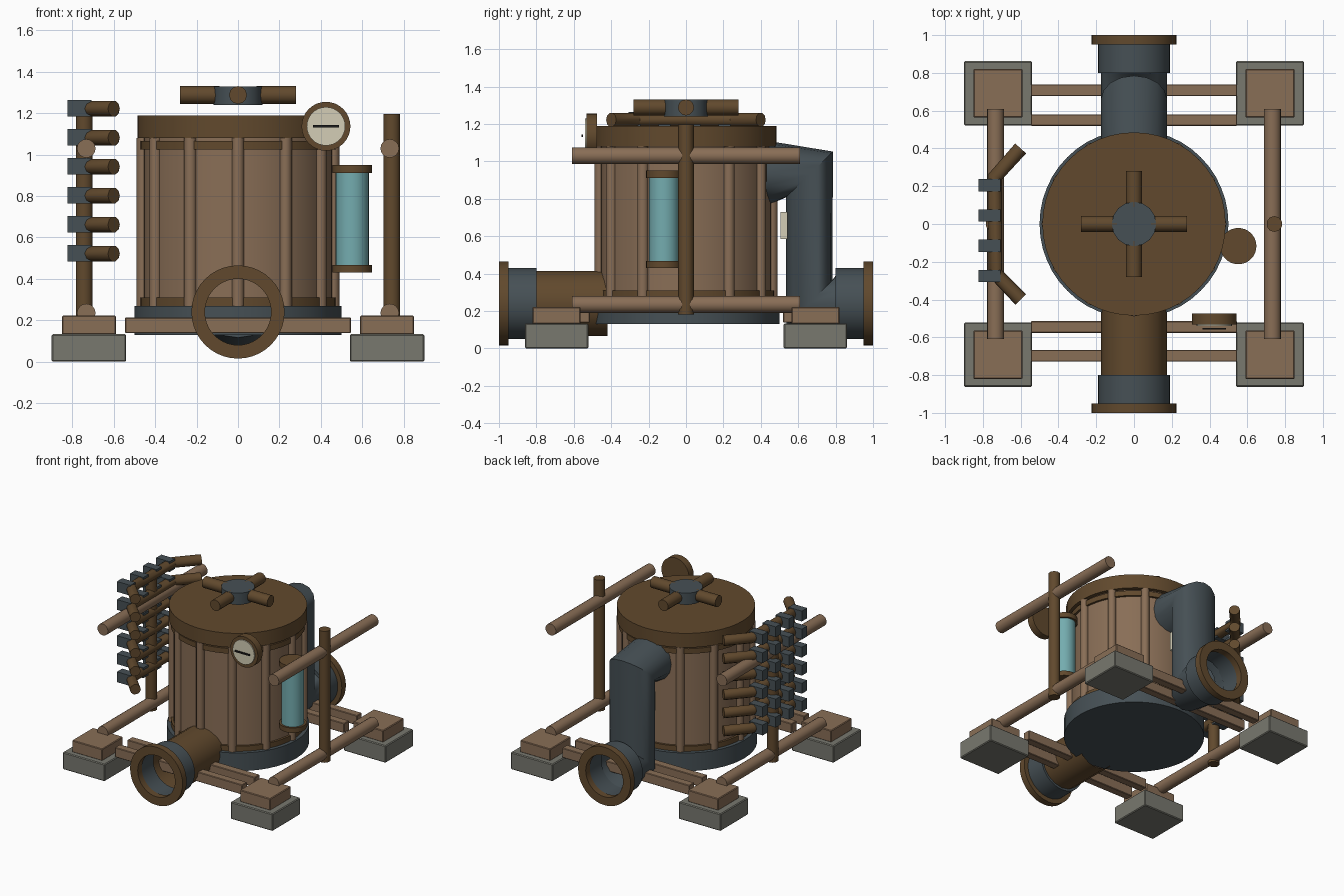
import bpy, bmesh
from math import pi, radians, cos, sin
from mathutils import Matrix, Vector

cube = bpy.data.objects.get("Cube")
if cube:
    bpy.data.objects.remove(cube, do_unlink=True)


def material(name, r, g, b):
    lin = [((c / 255 + 0.055) / 1.055) ** 2.4 for c in (r, g, b)]
    m = bpy.data.materials.new(name)
    m.use_nodes = True
    m.diffuse_color = (*lin, 1)
    m.node_tree.nodes["Principled BSDF"].inputs["Base Color"].default_value = (*lin, 1)
    return m


bronze = material("dark bronze", 97, 73, 45)
copper = material("tan copper", 137, 110, 86)
iron = material("blue grey iron", 70, 80, 85)
stone = material("grey stone", 120, 120, 111)
glass = material("teal glass", 116, 172, 175)
cream = material("cream dial", 212, 206, 182)
black = material("black needle", 28, 28, 28)

AXES = {
    "x": Matrix.Rotation(pi / 2, 4, "Y"),
    "y": Matrix.Rotation(pi / 2, 4, "X"),
    "z": Matrix.Identity(4),
}


def smooth(ob):
    bpy.ops.object.select_all(action="DESELECT")
    ob.select_set(True)
    bpy.context.view_layer.objects.active = ob
    bpy.ops.object.shade_smooth_by_angle(angle=radians(40))


def finish(name, bm, mat, rounded=True):
    bmesh.ops.recalc_face_normals(bm, faces=bm.faces)
    me = bpy.data.meshes.new(name)
    bm.to_mesh(me)
    bm.free()
    me.materials.append(mat)
    ob = bpy.data.objects.new(name, me)
    bpy.context.collection.objects.link(ob)
    if rounded:
        smooth(ob)
    return ob


def box(name, lo, hi, mat, bevel=0.0):
    lo, hi = Vector(lo), Vector(hi)
    bm = bmesh.new()
    bmesh.ops.create_cube(bm, size=1, matrix=Matrix.Translation((lo + hi) / 2) @ Matrix.Diagonal((*(hi - lo), 1)))
    if bevel:
        bmesh.ops.bevel(bm, geom=bm.edges[:], offset=bevel, segments=1, affect="EDGES")
    return finish(name, bm, mat, False)


def rod(name, radius, start, end, at, mat, axis="z", sides=16):
    """Solid cylinder from start to end along an axis; at = the other two coordinates."""
    mid = list(at)
    mid.insert("xyz".index(axis), (start + end) / 2)
    bm = bmesh.new()
    bmesh.ops.create_cone(bm, cap_ends=True, segments=sides, radius1=radius, radius2=radius,
                          depth=end - start, matrix=Matrix.Translation(mid) @ AXES[axis])
    return finish(name, bm, mat)


def ring(name, outer, inner, start, end, z, mat):
    """Hollow collar along y."""
    bm = bmesh.new()
    pts = [(outer, start), (outer, end), (inner, end), (inner, start)]
    vs = [bm.verts.new((r, y, z)) for r, y in pts]
    es = [bm.edges.new((vs[i], vs[(i + 1) % 4])) for i in range(4)]
    bmesh.ops.spin(bm, geom=vs + es, cent=(0, 0, z), axis=(0, 1, 0), angle=2 * pi, steps=40)
    bmesh.ops.remove_doubles(bm, verts=bm.verts, dist=0.0005)
    return finish(name, bm, mat)


def tube(name, points, radius, mat, caps, res):
    cu = bpy.data.curves.new(name, "CURVE")
    cu.dimensions = "3D"
    cu.bevel_depth, cu.bevel_resolution, cu.use_fill_caps = radius, res, caps
    sp = cu.splines.new("POLY")
    sp.points.add(len(points) - 1)
    for p, co in zip(sp.points, points):
        p.co = (*co, 1)
    ob = bpy.data.objects.new(name, cu)
    bpy.context.collection.objects.link(ob)
    bpy.ops.object.select_all(action="DESELECT")
    ob.select_set(True)
    bpy.context.view_layer.objects.active = ob
    bpy.ops.object.convert(target="MESH")
    ob = bpy.context.view_layer.objects.active
    ob.data.materials.clear()
    ob.data.materials.append(mat)
    smooth(ob)


# Tank with its base, lid, hoops and ribs
rod("tank_base", 0.5, 0.13, 0.27, (0, 0), iron, sides=48)
rod("tank_body", 0.455, 0.27, 1.09, (0, 0), copper, sides=48)
rod("tank_lid", 0.485, 1.08, 1.19, (0, 0), bronze, sides=48)
for label, z in (("lower", 0.27), ("upper", 1.025)):
    rod(label + "_hoop", 0.472, z, z + 0.04, (0, 0), bronze, sides=48)
for i in range(12):
    a = i * pi / 6
    rod("tank_rib", 0.03, 0.27, 1.08, (0.46 * cos(a), 0.46 * sin(a)), copper, sides=12)

# Hand wheel above the lid
rod("wheel_hub", 0.118, 1.24, 1.33, (0, 0), iron, sides=16)
for s in (-1, 1):
    a, b = sorted((s * 0.09, s * 0.28))
    rod("wheel_spoke", 0.043, a, b, (0, 1.288), bronze, "x", 12)
    rod("wheel_spoke", 0.043, a, b, (0, 1.288), bronze, "y", 12)

# Front inlet, back elbow, and their collars and flanges
AXIS_Z = 0.24
tube("inlet_pipe", [(0, -0.42, AXIS_Z), (0, -0.82, AXIS_Z)], 0.175, bronze, False, 6)
tube("outlet_elbow", [(0, 0.43, 0.935), (0, 0.66, 0.93), (0, 0.66, AXIS_Z), (0, 0.82, AXIS_Z)],
     0.175, iron, False, 6)
for s in (-1, 1):
    ring("pipe_collar", 0.19, 0.165, s * 0.80, s * 0.955, AXIS_Z, iron)
    ring("pipe_flange", 0.225, 0.16, s * 0.95, s * 1.0, AXIS_Z, bronze)
box("back_label", (-0.09, 0.505, 0.585), (0.09, 0.542, 0.73), cream)

# Feet, cross beams, side rails and posts
for sx in (-1, 1):
    for sy in (-1, 1):
        x, y = sx * 0.72, sy * 0.692
        box("foot_slab", (x - 0.18, y - 0.17, 0), (x + 0.18, y + 0.17, 0.133), stone, 0.006)
        box("foot_block", (x - 0.13, y - 0.128, 0.13), (x + 0.13, y + 0.128, 0.222), copper, 0.005)
    for z in (0.235, 1.03):
        rod("side_rail", 0.045, -0.61, 0.61, (sx * 0.733, z), copper, "y", 16)
    rod("side_post", 0.042, 0.18, 1.197, (sx * 0.743, 0), bronze, sides=10)
for y in (-0.698, -0.545, 0.55, 0.708):
    box("cross_beam", (-0.546, y - 0.031, 0.138), (0.546, y + 0.031, 0.213), copper, 0.004)

# Sight glass
rod("sight_glass", 0.08, 0.46, 0.92, (0.552, -0.117), glass, sides=32)
for z in (0.43, 0.912):
    rod("sight_glass_cap", 0.096, z, z + 0.038, (0.552, -0.117), bronze, sides=32)

# Pressure gauge
rod("gauge_case", 0.118, -0.532, -0.475, (0.425, 1.137), bronze, "y", 32)
rod("gauge_dial", 0.093, -0.54, -0.53, (0.425, 1.137), cream, "y", 32)
box("gauge_needle", (0.362, -0.558, 1.131), (0.488, -0.55, 1.143), black)

# Rack of bent pipes with clamps
for i in range(6):
    z = 0.522 + 0.14 * i
    path = [(-0.6, 0.4, z), (-0.735, 0.25, z), (-0.735, -0.26, z), (-0.6, -0.4, z)]
    tube("rack_pipe", path, 0.039, bronze, True, 3)
    for j in range(4):
        y = 0.205 - 0.16 * j
        box("pipe_clamp", (-0.823, y - 0.032, z - 0.038), (-0.708, y + 0.032, z + 0.042), iron)
